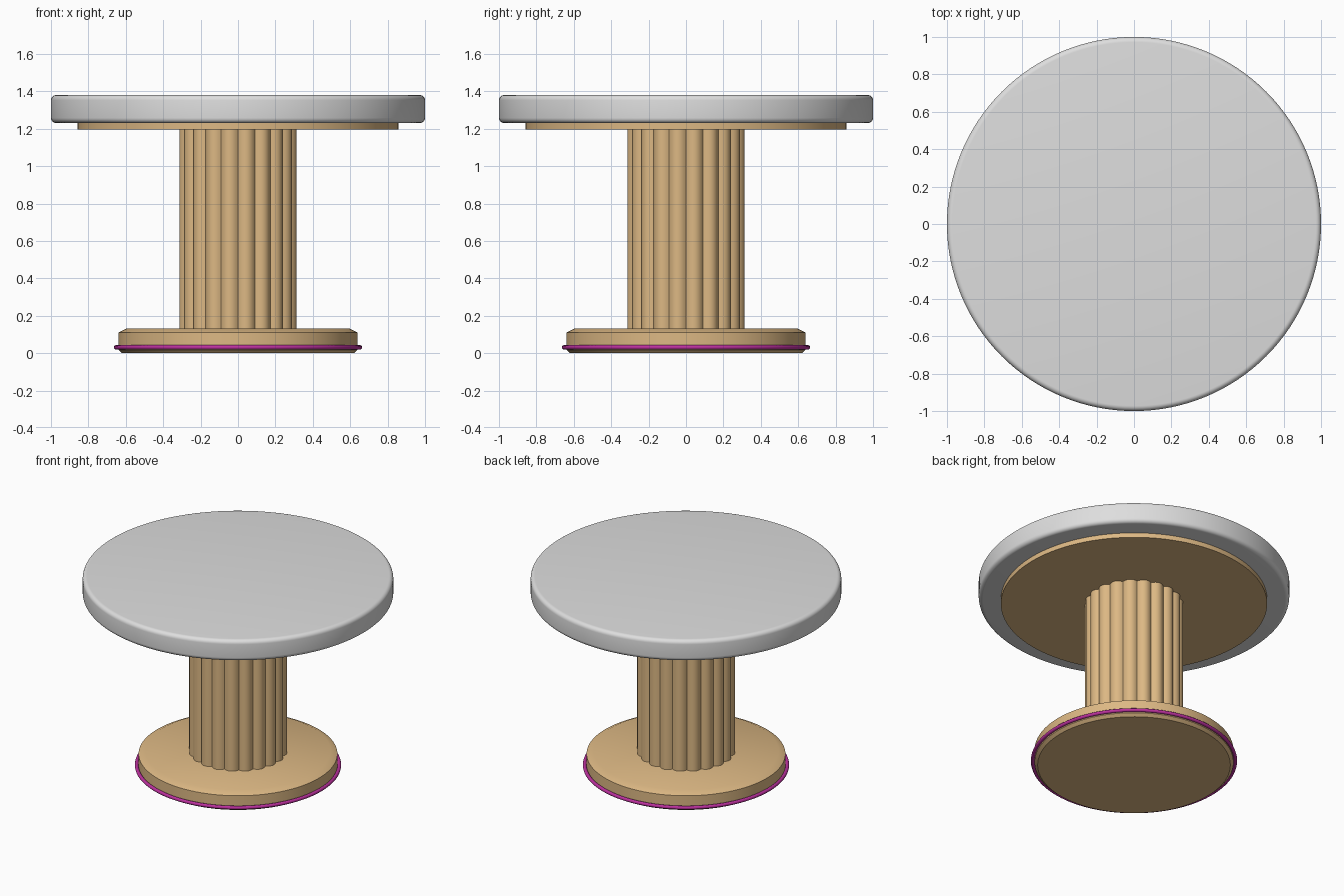
import bpy
import bmesh
from math import sin, cos, pi, radians, hypot

cube = bpy.data.objects.get("Cube")
if cube:
    bpy.data.objects.remove(cube, do_unlink=True)


def material(name, rgb):
    mat = bpy.data.materials.new(name)
    mat.use_nodes = True
    color = (*rgb, 1)
    mat.diffuse_color = color
    mat.node_tree.nodes["Principled BSDF"].inputs["Base Color"].default_value = color
    return mat


TAN = material("tan wood", (0.72, 0.48, 0.23))
GREY = material("light grey", (0.73, 0.73, 0.73))
MAGENTA = material("magenta", (0.5, 0.03, 0.34))


def finish(obj, name, mat, angle=30):
    obj.name = obj.data.name = name
    obj.data.materials.append(mat)
    bpy.ops.object.select_all(action="DESELECT")
    obj.select_set(True)
    bpy.context.view_layer.objects.active = obj
    bpy.ops.object.shade_smooth_by_angle(angle=radians(angle))


def stack(name, rings, mat):
    """Closed solid skinned through equal-length rings, capped at both ends."""
    bm = bmesh.new()
    loops = [[bm.verts.new(p) for p in ring] for ring in rings]
    n = len(loops[0])
    for low, high in zip(loops, loops[1:]):
        for i in range(n):
            j = (i + 1) % n
            bm.faces.new((low[i], low[j], high[j], high[i]))
    bm.faces.new(loops[0][::-1])
    bm.faces.new(loops[-1])
    mesh = bpy.data.meshes.new(name)
    bm.to_mesh(mesh)
    bm.free()
    obj = bpy.data.objects.new(name, mesh)
    bpy.context.collection.objects.link(obj)
    finish(obj, name, mat)


def turned(name, profile, mat, n=128):
    stack(name, [[(r * cos(2 * pi * i / n), r * sin(2 * pi * i / n), z)
                  for i in range(n)] for r, z in profile], mat)


# Round base with chamfered edges
turned("base", [(0.62, 0), (0.64, 0.018), (0.64, 0.11), (0.595, 0.132)], TAN)

# Coloured trim ring around the base
bpy.ops.mesh.primitive_torus_add(major_radius=0.652, minor_radius=0.012,
                                 major_segments=128, minor_segments=12,
                                 location=(0, 0, 0.031))
finish(bpy.context.object, "base_trim_ring", MAGENTA, 40)

# Reeded column: convex arcs meeting in sharp grooves
REEDS, STEPS, GROOVE, BULGE = 20, 8, 0.294, 0.023
outline = []
for k in range(REEDS * STEPS):
    t = (k % STEPS) / STEPS * 2 - 1
    r = GROOVE + BULGE * (1 - t * t)
    a = 2 * pi * k / (REEDS * STEPS)
    outline.append((r * cos(a), r * sin(a)))
stack("column", [[(x, y, z) for x, y in outline] for z in (0.13, 1.2)], TAN)

# Support plate under the top
turned("support_plate", [(0.857, 1.197), (0.857, 1.235)], TAN)

# Table top with rounded edges
R, FILLET, BOTTOM, TOP = 1.0, 0.028, 1.23, 1.38
arc = [pi / 2 * i / 6 for i in range(7)]
lower = [(R - FILLET + FILLET * sin(a), BOTTOM + FILLET - FILLET * cos(a)) for a in arc]
upper = [(r, BOTTOM + TOP - z) for r, z in reversed(lower)]
turned("table_top", lower + upper, GREY)
